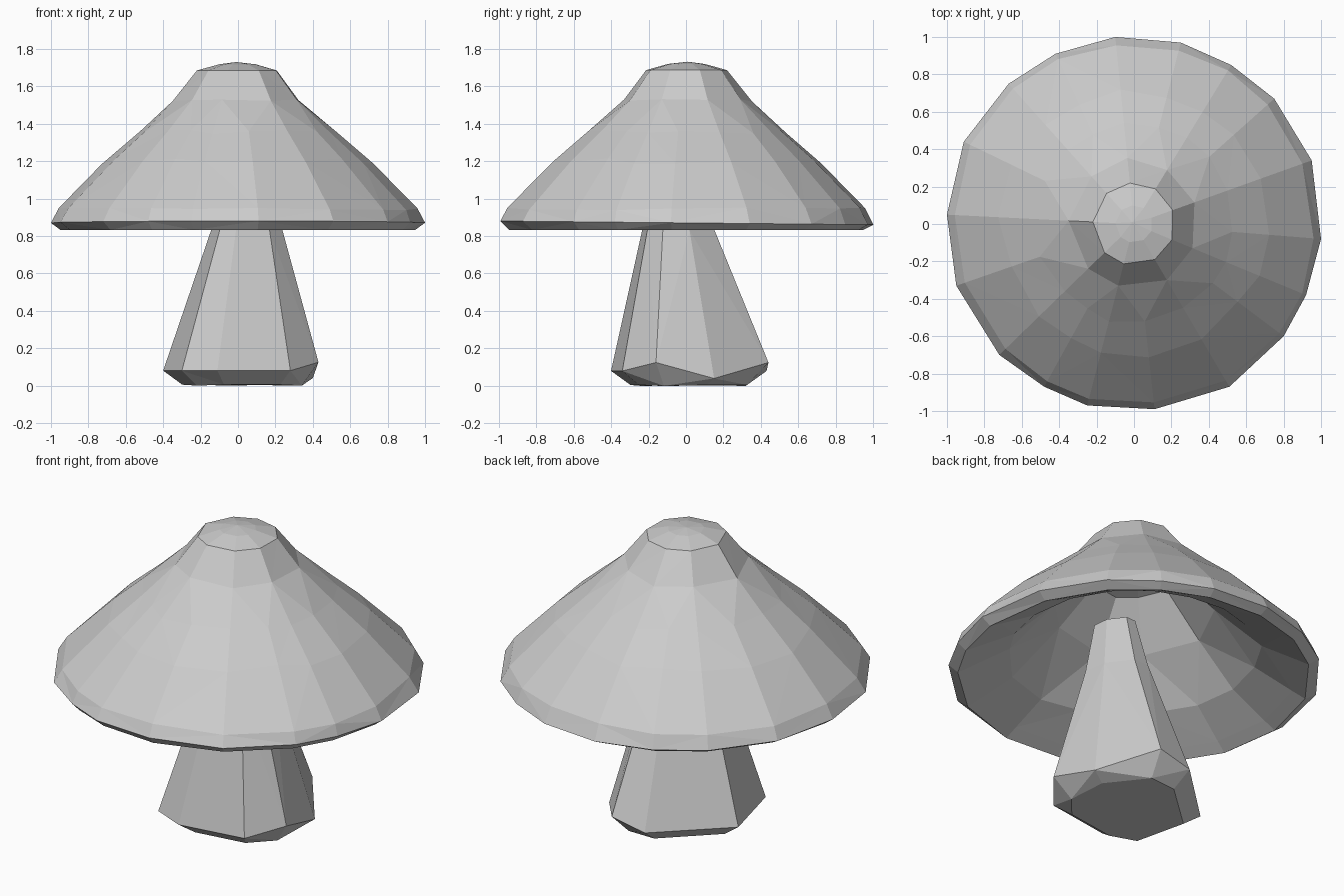
import bpy, bmesh, math, random
from mathutils import Vector

if "Cube" in bpy.data.objects:
    bpy.data.objects.remove(bpy.data.objects["Cube"])

random.seed(4)

# Rim outline of the cap seen from above
RIM = [(-.1, 1), (.25, .97), (.52, .85), (.75, .67), (.95, .34), (1, -.08),
       (.92, -.38), (.8, -.6), (.51, -.87), (.11, -.99), (-.25, -.97), (-.48, -.87),
       (-.72, -.7), (-.95, -.33), (-1, .05), (-.91, .44), (-.67, .75), (-.42, .91)]


def finish(name, bm):
    bmesh.ops.recalc_face_normals(bm, faces=bm.faces)
    mesh = bpy.data.meshes.new(name)
    bm.to_mesh(mesh)
    bm.free()
    obj = bpy.data.objects.new(name, mesh)
    bpy.context.collection.objects.link(obj)
    return obj


def bridge(bm, a, b):
    """Join two rings with triangles; b may have the same or half the points."""
    n, m = len(a), len(b)
    for i in range(n):
        j = (i + 1) % n
        p, q = b[((i * m + n // 2) // n) % m], b[((i + 1) * m + n // 2) // n % m]
        if p is q:
            bm.faces.new((a[i], a[j], p))
        elif n == m and i % 2:
            bm.faces.new((a[i], a[j], q))
            bm.faces.new((a[i], q, p))
        else:
            bm.faces.new((a[i], a[j], p))
            bm.faces.new((a[j], q, p))


def cap_ring(bm, r, z, step=1, jitter=0.0):
    """Scaled copy of the rim with hand-cut unevenness along the slope."""
    out = []
    for x, y in RIM[::step]:
        k = random.uniform(-jitter, jitter)
        d = Vector((x, y)).normalized() * r
        out.append(bm.verts.new((d.x * (1 + k), d.y * (1 + k), z - k * r * 0.8)))
    return out


# Cap: faceted hollow shell, from the crown over the rim and up inside
bm = bmesh.new()
outer = [cap_ring(bm, .965, .945, 1, .01),
         cap_ring(bm, .71, 1.2, 1, .03),
         cap_ring(bm, .53, 1.355, 1, .03),
         cap_ring(bm, .345, 1.525, 2, .03),
         cap_ring(bm, .22, 1.685, 2),
         cap_ring(bm, .1, 1.718, 2)]
rim = [bm.verts.new((x, y, .87 - .01 * y)) for x, y in RIM]
inner = [cap_ring(bm, .95, .832),
         cap_ring(bm, .88, .87),
         cap_ring(bm, .68, .98, 1, .03),
         cap_ring(bm, .43, 1.22, 2, .04),
         cap_ring(bm, .22, 1.45, 2, .03)]
for chain in ([rim] + outer, [rim] + inner):
    for a, b in zip(chain, chain[1:]):
        bridge(bm, a, b)
for ring, z in ((outer[-1], 1.73), (inner[-1], 1.5)):
    tip = bm.verts.new((-.01, .01, z))
    for i in range(len(ring)):
        bm.faces.new((ring[i], ring[(i + 1) % len(ring)], tip))
finish("mushroom_cap", bm)

# Stem: tapering uneven post with a chamfered foot
BASE = [(-.3, -.32, .08), (-.11, -.4, .08), (.28, -.34, .08), (.43, -.16, .125),
        (.40, .15, .04), (.18, .44, .125), (-.03, .43, .08), (-.4, .08, .08)]
bm = bmesh.new()
foot = [bm.verts.new((x * .77 + .01, y * .74, .005)) for x, y, z in BASE]
low = [bm.verts.new(p) for p in BASE]
mid = [bm.verts.new((x * .46 + .04, y * .46 - .05, .83)) for x, y, z in BASE]
top = [bm.verts.new((x * .3 + .05, y * .3 - .07, 1.14)) for x, y, z in BASE]
for v in foot[::3]:
    v.co.z = 0
for a, b in ((foot, low), (low, mid), (mid, top)):
    bridge(bm, a, b)
bm.faces.new(foot)
bm.faces.new(top)
finish("mushroom_stem", bm)
